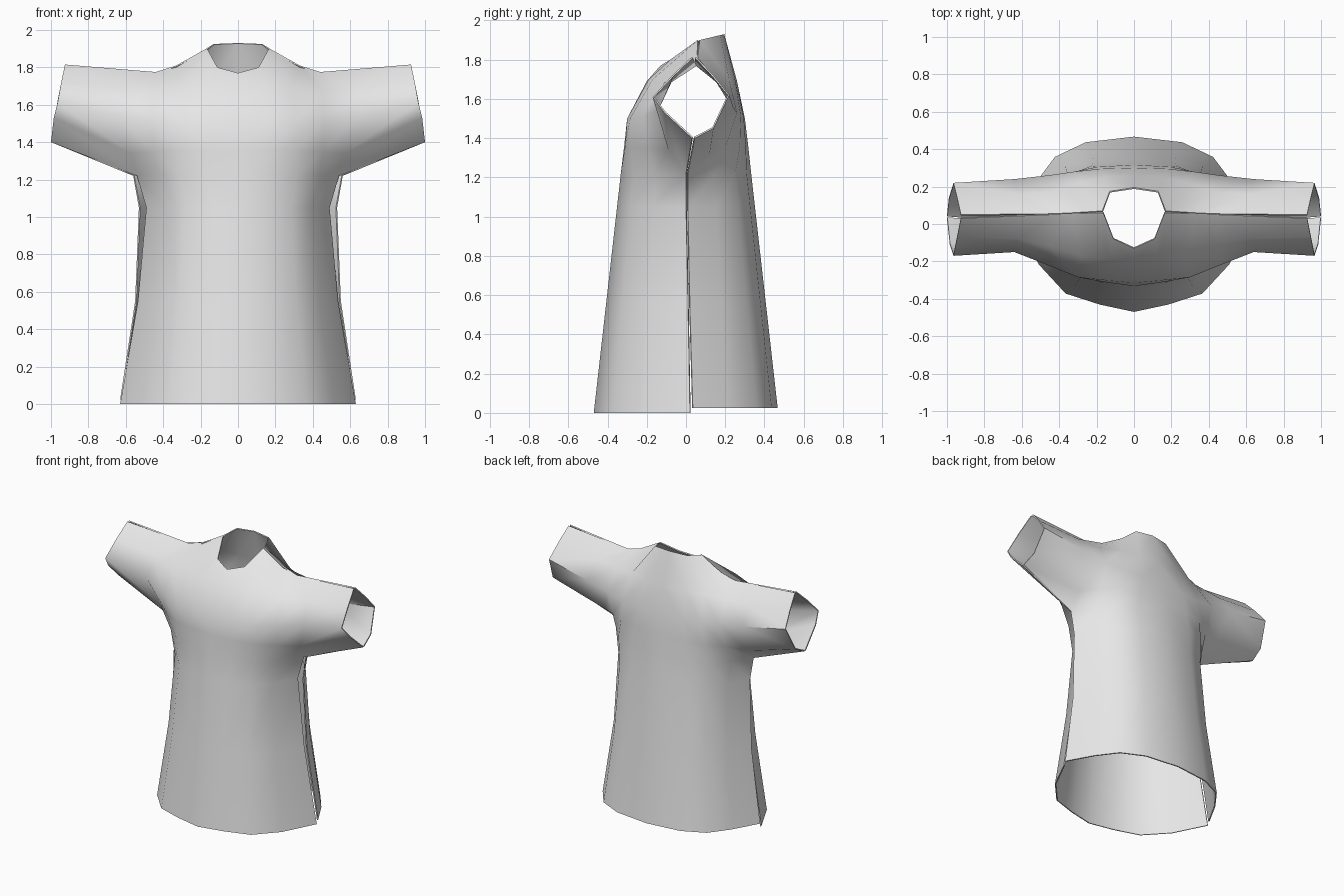
import bpy, bmesh, math

cloth = bpy.data.materials.new("light grey cloth")
cloth.diffuse_color = (0.8, 0.8, 0.8, 1)


def torso_row(z, half_width, y_mid, y_edge, fractions, depth):
    """One horizontal section from the centre line to the side seam."""
    return [(f * half_width, y_edge + (y_mid - y_edge) * d, z)
            for f, d in zip(fractions, depth)]


def make_panel(name, rows, outward_front):
    """Skin the half panel, mirror it across x and give it cloth thickness."""
    bm = bmesh.new()
    grid = [[bm.verts.new(p) for p in row] for row in rows]
    for low, high in zip(grid, grid[1:]):
        for c in range(min(len(low), len(high)) - 1):
            quad = [low[c], low[c + 1], high[c + 1], high[c]]
            bm.faces.new(quad if outward_front else quad[::-1])
    mesh = bpy.data.meshes.new(name)
    bm.to_mesh(mesh)
    bm.free()
    mesh.materials.append(cloth)
    ob = bpy.data.objects.new(name, mesh)
    bpy.context.collection.objects.link(ob)
    mirror = ob.modifiers.new("mirror", 'MIRROR')
    mirror.merge_threshold = 0.001
    solid = ob.modifiers.new("thickness", 'SOLIDIFY')
    solid.thickness = 0.008
    solid.offset = -1
    bpy.ops.object.select_all(action='DESELECT')
    ob.select_set(True)
    bpy.context.view_layer.objects.active = ob
    bpy.ops.object.convert(target='MESH')
    bpy.ops.object.shade_smooth_by_angle(angle=math.radians(60))
    return ob


# Front panel: flared torso, then chest and sleeve, then neckline and shoulder
front = [torso_row(z, w, -0.47 + 0.113 * z, e,
                   (0, 0.29, 0.58, 0.81, 1), (1, 0.92, 0.80, 0.48, 0))
         for z, w, e in ((0, 0.63, 0.02), (0.55, 0.535, 0.01),
                         (1.05, 0.49, 0), (1.22, 0.54, 0))]
front[3].append((1.0, 0.03, 1.40))
front += [
    [(0, -0.315, 1.36), (0.16, -0.31, 1.36), (0.31, -0.28, 1.36),
     (0.45, -0.19, 1.35), (0.57, -0.09, 1.34), (0.985, -0.11, 1.53)],
    [(0, -0.30, 1.50), (0.16, -0.30, 1.50), (0.30, -0.285, 1.50),
     (0.46, -0.22, 1.51), (0.64, -0.15, 1.54), (0.965, -0.17, 1.61)],
    [(0, -0.20, 1.69), (0.14, -0.19, 1.70), (0.29, -0.17, 1.70),
     (0.45, -0.12, 1.68), (0.62, -0.08, 1.69), (0.945, -0.07, 1.72)],
    [(0, -0.13, 1.77), (0.11, -0.08, 1.80), (0.165, 0.06, 1.90),
     (0.33, 0.055, 1.80), (0.44, 0.05, 1.775), (0.925, 0.03, 1.815)],
]
make_panel("shirt_front", front, True)

# Back panel: rounder torso and a higher neckline
back = [torso_row(z, w, 0.47 - 0.113 * z, e,
                  (0, 0.41, 0.67, 0.84, 1), (1, 0.93, 0.75, 0.42, 0))
        for z, w, e in ((0.025, 0.63, 0.035), (0.55, 0.55, 0.02),
                        (1.05, 0.53, 0.01), (1.22, 0.56, 0.01))]
back[3].append((1.0, 0.045, 1.40))
back += [
    [(0, 0.317, 1.36), (0.20, 0.305, 1.36), (0.34, 0.275, 1.36),
     (0.46, 0.20, 1.35), (0.58, 0.12, 1.32), (0.99, 0.14, 1.45)],
    [(0, 0.30, 1.50), (0.18, 0.295, 1.50), (0.32, 0.28, 1.51),
     (0.46, 0.26, 1.53), (0.64, 0.24, 1.56), (0.965, 0.22, 1.62)],
    [(0, 0.26, 1.69), (0.16, 0.25, 1.70), (0.29, 0.22, 1.70),
     (0.45, 0.17, 1.68), (0.62, 0.16, 1.69), (0.945, 0.14, 1.72)],
    [(0, 0.195, 1.93), (0.13, 0.175, 1.925), (0.17, 0.07, 1.90),
     (0.33, 0.06, 1.81), (0.44, 0.055, 1.775), (0.925, 0.05, 1.815)],
]
make_panel("shirt_back", back, False)
